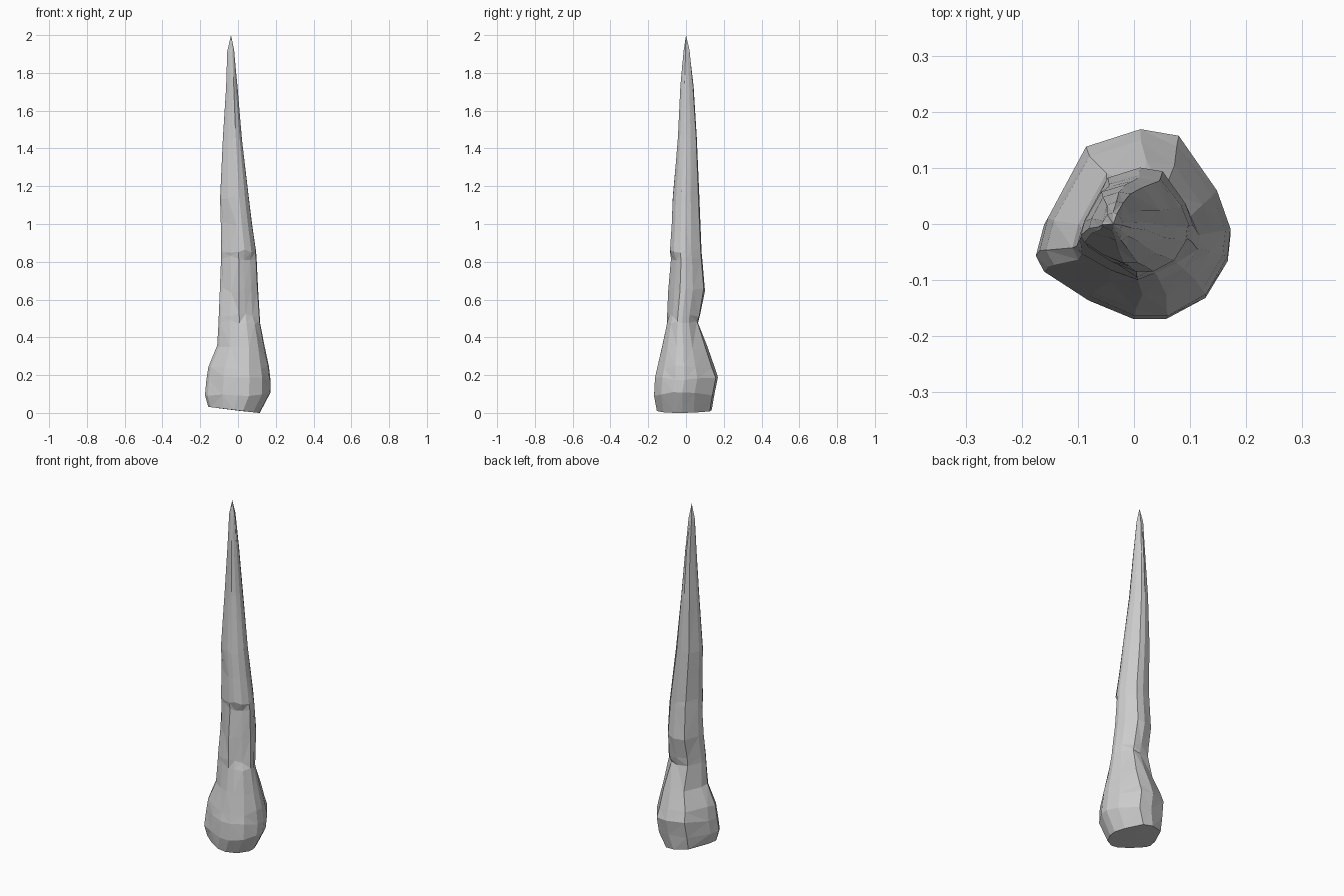
import bpy, bmesh, random

if "Cube" in bpy.data.objects:
    bpy.data.objects.remove(bpy.data.objects["Cube"])

random.seed(4)

# Irregular cross-section of the base, (x, y), counter-clockwise from the left
SECTION = [(-.175, -.05), (-.16, -.08), (-.08, -.135), (0, -.17), (.06, -.17),
           (.13, -.13), (.17, -.06), (.175, -.01), (.15, .06), (.08, .16),
           (.01, .172), (-.09, .14), (-.16, .01)]

# Height, then left / right / front / back extents
LEVELS = [(.015, -.157, .115, -.155, .135),
          (.10, -.175, .172, -.17, .15),
          (.18, -.168, .172, -.165, .168),
          (.24, -.157, .163, -.153, .148),
          (.35, -.11, .14, -.127, .112),
          (.48, -.103, .117, -.10, .07),
          (.52, -.102, .115, -.10, .075),
          (.65, -.096, .106, -.095, .10),
          (.82, -.09, .098, -.08, .086),
          (.86, -.09, .095, -.085, .082),
          (1.0, -.091, .075, -.076, .076),
          (1.14, -.095, .057, -.07, .07),
          (1.45, -.08, .021, -.043, .057),
          (1.72, -.063, -.003, -.03, .04),
          (1.91, -.057, -.02, -.013, .02)]

# Chipped panels: (level, side) -> inward scale
CHIPS = {}
for levels, sides, scale in [((6, 7, 8), (4, 5), .86),
                             ((7,), (1, 2), .9),
                             ((5,), (9, 10), .92),
                             ((10,), (1, 2), .92)]:
    for l in levels:
        for s in sides:
            CHIPS[l, s] = scale

# Stone spike: stacked rings closed by a point and a tilted base
bm = bmesh.new()
rings = []
for l, (z, left, right, front, back) in enumerate(LEVELS):
    cx, cy = (left + right) / 2, (front + back) / 2
    ring = []
    for s, (x, y) in enumerate(SECTION):
        k = CHIPS.get((l, s), 1)
        px = cx + k * x / .175 * (right - left) / 2
        py = cy + k * y / .171 * (back - front) / 2
        pz = z + random.uniform(-.012, .012) if l else max(0, .013 - .12 * px)
        ring.append(bm.verts.new((px, py, pz)))
    rings.append(ring)

n = len(SECTION)
for a, b in zip(rings, rings[1:]):
    for i in range(n):
        j = (i + 1) % n
        bm.faces.new((a[i], a[j], b[j], b[i]))
tip = bm.verts.new((-.037, 0, 2))
for i in range(n):
    bm.faces.new((rings[-1][i], rings[-1][(i + 1) % n], tip))
foot = bm.verts.new((0, 0, .012))
for i in range(n):
    bm.faces.new((rings[0][(i + 1) % n], rings[0][i], foot))

bmesh.ops.triangulate(bm, faces=bm.faces[:])
bmesh.ops.recalc_face_normals(bm, faces=bm.faces[:])
mesh = bpy.data.meshes.new("stone_spike")
bm.to_mesh(mesh)
bm.free()
bpy.context.collection.objects.link(bpy.data.objects.new("stone_spike", mesh))
